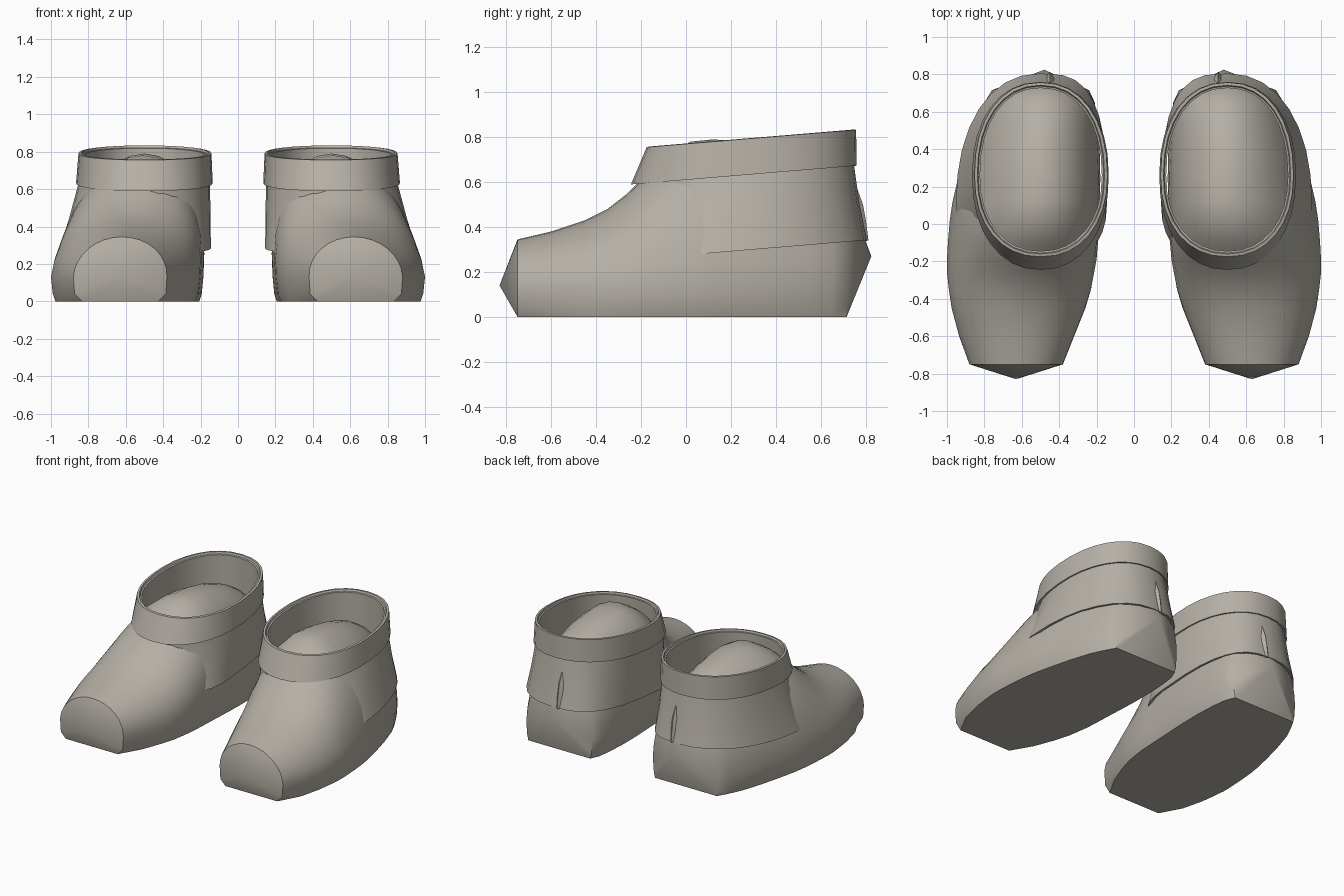
import bpy, bmesh, math

cube = bpy.data.objects.get("Cube")
if cube:
    bpy.data.objects.remove(cube)

mat = bpy.data.materials.new("warm grey")
mat.use_nodes = True
grey = (0.46, 0.43, 0.38, 1)
mat.diffuse_color = grey
mat.node_tree.nodes["Principled BSDF"].inputs["Base Color"].default_value = grey


def loft(name, rings, side, start=None, end=None, angle=40):
    """Skin closed rings; optional apex points close the two ends."""
    bm = bmesh.new()
    mirror = lambda p: bm.verts.new((p[0] * side, p[1], p[2]))
    rows = [[mirror(p) for p in ring] for ring in rings]
    n = len(rows[0])
    for a, b in zip(rows, rows[1:]):
        for i in range(n):
            j = (i + 1) % n
            bm.faces.new((a[i], a[j], b[j], b[i]))
    for apex, row in ((start, rows[0]), (end, rows[-1])):
        if apex:
            tip = mirror(apex)
            for i in range(n):
                bm.faces.new((row[i], row[(i + 1) % n], tip))
    bmesh.ops.recalc_face_normals(bm, faces=bm.faces)
    mesh = bpy.data.meshes.new(name)
    bm.to_mesh(mesh)
    bm.free()
    mesh.materials.append(mat)
    obj = bpy.data.objects.new(name, mesh)
    bpy.context.collection.objects.link(obj)
    bpy.ops.object.select_all(action='DESELECT')
    obj.select_set(True)
    bpy.context.view_layer.objects.active = obj
    bpy.ops.object.shade_smooth_by_angle(angle=math.radians(angle))


def foot_section(y, x0, x1, height, top_x):
    """Arch with a flat sole, widest a little above the ground."""
    cx, hw, waist = (x0 + x1) / 2, (x1 - x0) / 2, 0.13
    sole = 0.82 if y < -0.7 else 0.94
    pts = [(cx + hw * f, y, z) for f, z in
           ((-0.975, 0.04), (-sole, 0), (sole, 0), (0.975, 0.04))]
    steps = 16
    for i in range(steps + 1):
        t = math.pi * i / steps
        s = math.sin(t)
        pts.append((cx + hw * math.cos(t) + (top_x - cx) * s, y,
                    waist + (height - waist) * s))
    return pts


def opening_ring(x0, x1, y0, y1, z, cy=0.26, heel_power=2.2, n=32):
    """Rounded oval ring, widest at cy and tilted up towards the heel."""
    cx = 0.5
    pts = []
    for i in range(n):
        t = 2 * math.pi * i / n
        c, s = math.cos(t), math.sin(t)
        # the inner heel quarter can be squarer than the rest
        power = heel_power if c < 0 < s else 2.2
        reach_x = x1 - cx if c > 0 else cx - x0
        reach_y = y1 - cy if s > 0 else cy - y0
        x = cx + reach_x * math.copysign(abs(c) ** (2 / power), c)
        y = cy + reach_y * math.copysign(abs(s) ** (2 / power), s)
        pts.append((x, y, z + 0.083 * y))
    return pts


# y, inner x, outer x, height, x of the crest
foot_stations = [
    (-0.75, 0.38, 0.88, 0.345, 0.62), (-0.6, 0.32, 0.935, 0.38, 0.61),
    (-0.45, 0.26, 0.975, 0.43, 0.6), (-0.35, 0.23, 0.99, 0.48, 0.58),
    (-0.26, 0.215, 1.0, 0.55, 0.56), (-0.19, 0.205, 1.0, 0.62, 0.54),
    (-0.1, 0.20, 0.995, 0.71, 0.52), (0.02, 0.195, 0.985, 0.78, 0.51),
    (0.12, 0.19, 0.97, 0.79, 0.5), (0.25, 0.185, 0.94, 0.78, 0.5),
    (0.4, 0.185, 0.90, 0.75, 0.5), (0.55, 0.195, 0.85, 0.70, 0.49),
    (0.65, 0.21, 0.80, 0.64, 0.49), (0.715, 0.24, 0.76, 0.56, 0.49),
]

for side, word in ((1, "left"), (-1, "right")):
    # Foot with pointed toe and heel caps
    loft(word + "_foot", [foot_section(*s) for s in foot_stations], side,
         start=(0.63, -0.83, 0.14), end=(0.48, 0.825, 0.27))

    # Ankle sleeve, hugging the foot and heel at its lower edge
    loft(word + "_ankle_sleeve", [
        opening_ring(0.165, 0.93, -0.23, 0.785, 0.28, cy=0.1, heel_power=3),
        opening_ring(0.145, 0.952, -0.25, 0.805, 0.275, cy=0.1, heel_power=3),
        opening_ring(0.147, 0.90, -0.21, 0.772, 0.44, cy=0.18, heel_power=2.6),
        opening_ring(0.15, 0.85, -0.215, 0.747, 0.62)], side)

    # Folded cuff with a rolled rim and an inner wall
    loft(word + "_cuff", [
        opening_ring(0.155, 0.845, -0.21, 0.74, 0.615),
        opening_ring(0.135, 0.866, -0.245, 0.76, 0.61),
        opening_ring(0.142, 0.853, -0.175, 0.757, 0.77),
        opening_ring(0.157, 0.838, -0.16, 0.742, 0.772),
        opening_ring(0.162, 0.833, -0.155, 0.737, 0.76),
        opening_ring(0.172, 0.823, -0.145, 0.727, 0.758),
        opening_ring(0.172, 0.823, -0.16, 0.727, 0.4)], side)

    # Small raised fold at the back of the heel
    fold = [[(0.45 - w, 0.74, z), (0.45, y, z), (0.45 + w, 0.74, z)]
            for z, w, y in ((0.34, 0.07, 0.812), (0.42, 0.065, 0.802), (0.5, 0.045, 0.788))]
    loft(word + "_heel_fold", fold, side,
         start=(0.45, 0.75, 0.33), end=(0.45, 0.755, 0.59))
